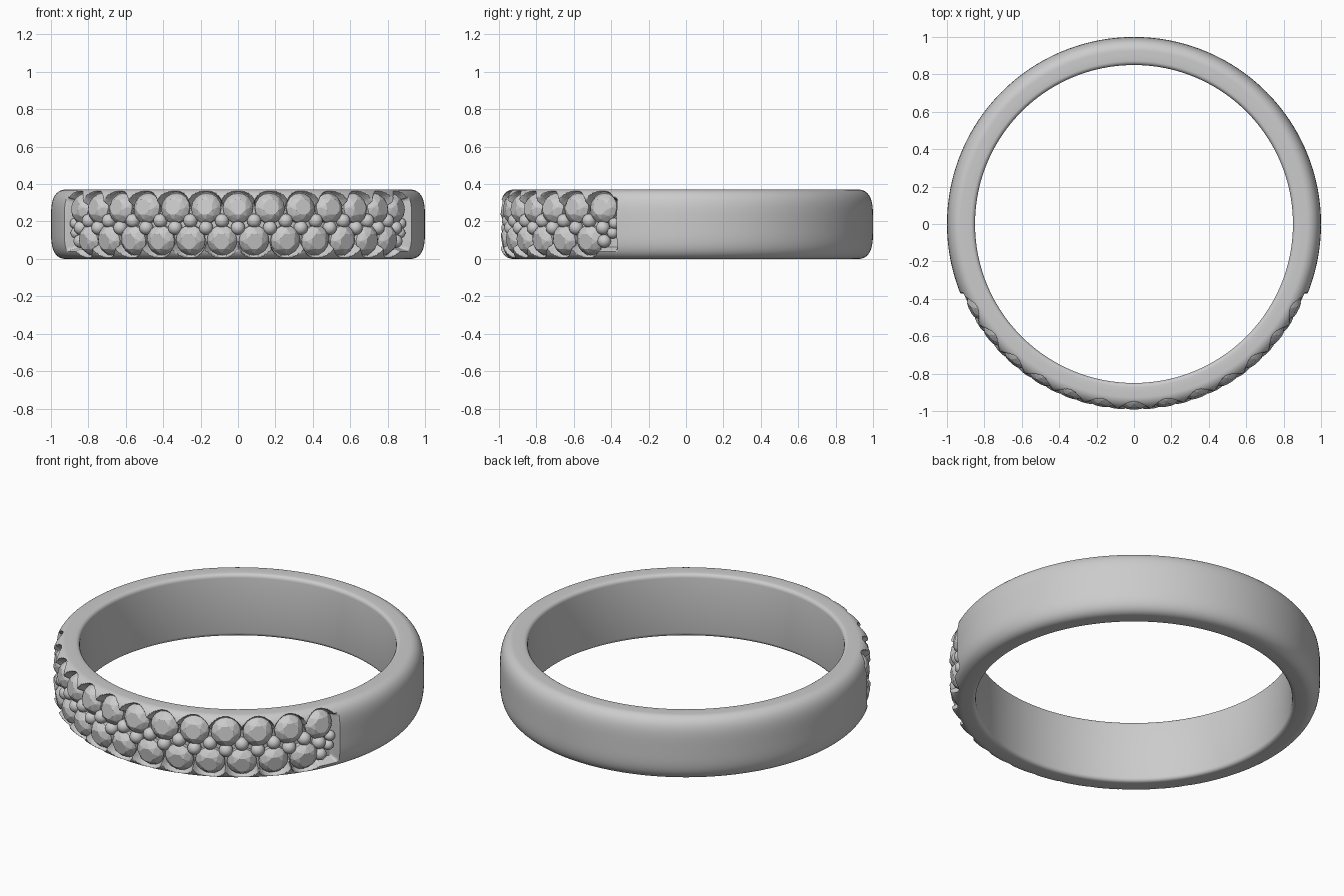
import bpy, bmesh
from math import sin, cos, pi, radians, hypot
from mathutils import Matrix, Vector

if "Cube" in bpy.data.objects:
    bpy.data.objects.remove(bpy.data.objects["Cube"])

H = 0.37                 # band height
MID = H / 2
STEP = radians(5.18)     # half the stone spacing
END = radians(67.8)      # end of the set area
ROW = 0.086              # row offset from the middle
# stones alternate between upper (even) and lower (odd) rows
STONES = [(i * STEP, MID + (ROW if i % 2 == 0 else -ROW)) for i in range(-12, 13)]


def smooth(e0, e1, x):
    t = min(1, max(0, (x - e0) / (e1 - e0)))
    return t * t * (3 - 2 * t)


def recess(a, z):
    """1 inside the sunken stone bed, 0 on the plain band."""
    if abs(a) > END + 0.03:
        return 0
    half = 0.125 if abs(a) > 11.6 * STEP else 0.095
    bed = (1 - smooth(half, half + 0.02, abs(z - MID))) * (1 - smooth(END - 0.012, END + 0.008, abs(a)))
    d = min(hypot((a - sa) * 0.96, z - sz) for sa, sz in STONES)
    return max(bed, 1 - smooth(0.083, 0.096, d))


def finish(name, bm, angle=None):
    bmesh.ops.recalc_face_normals(bm, faces=bm.faces)
    me = bpy.data.meshes.new(name)
    bm.to_mesh(me)
    bm.free()
    ob = bpy.data.objects.new(name, me)
    bpy.context.collection.objects.link(ob)
    if angle:
        bpy.ops.object.select_all(action='DESELECT')
        ob.select_set(True)
        bpy.context.view_layer.objects.active = ob
        bpy.ops.object.shade_smooth_by_angle(angle=radians(angle))
    return ob


def place(a, z, r, tilt=0):
    """Frame on the band: local x along it, y up, z outward."""
    t, n = Vector((cos(a), sin(a), 0)), Vector((sin(a), -cos(a), 0))
    m = Matrix((t, Vector((0, 0, 1)), n)).transposed().to_4x4()
    return Matrix.Translation(n * r + Vector((0, 0, z))) @ m @ Matrix.Rotation(-tilt, 4, 'X')


# band: rounded section swept round, with the bed pressed into the front
N = 48
outer = [sin(-pi / 2 + pi * k / N) for k in range(N + 1)]
F = 0.022
top = [(0.90, H)] + [(0.85 + F - F * sin(u), H - F + F * cos(u)) for u in (0, pi / 8, pi / 4, 3 * pi / 8, pi / 2)]
inner = top + [(r, H - z) for r, z in reversed(top)]
front = radians(72)
angles = [-front + 2 * front * k / 460 for k in range(461)]
angles += [front + (2 * pi - 2 * front) * k / 110 for k in range(1, 110)]
bm = bmesh.new()
rings = []
for a in angles:
    pts = []
    for t in outer:
        z = MID + MID * t
        r = 0.925 + 0.075 * max(0, 1 - t ** 4) ** 0.5
        pts.append((r - max(0, r - 0.932) * recess(a, z), z))
    rings.append([bm.verts.new((r * sin(a), -r * cos(a), z)) for r, z in pts + inner])
for k, ring in enumerate(rings):
    nxt = rings[(k + 1) % len(rings)]
    for j in range(len(ring)):
        i = (j + 1) % len(ring)
        bm.faces.new((ring[j], nxt[j], nxt[i], ring[i]))
finish("band", bm, 50)

# stones: round girdle, faceted crown and flat table
bm = bmesh.new()
for a, z in STONES:
    side = 1 if z > MID else -1
    m = place(a, z, 0.946, side * radians(9))
    layers = []
    for n, r, h, turn in ((16, 0.078, -0.025, 0), (16, 0.081, 0, 0), (8, 0.064, 0.025, 0), (8, 0.043, 0.040, 0.5)):
        layers.append([bm.verts.new(m @ Vector((r * cos(2 * pi * (k + turn) / n),
                                               r * sin(2 * pi * (k + turn) / n), h))) for k in range(n)])
    base, girdle, crown, table = layers
    for k in range(16):
        bm.faces.new((base[k], base[(k + 1) % 16], girdle[(k + 1) % 16], girdle[k]))
    for k in range(8):
        g0, g1, g2 = girdle[2 * k], girdle[2 * k + 1], girdle[(2 * k + 2) % 16]
        c0, c1 = crown[k], crown[(k + 1) % 8]
        bm.faces.new((g0, g1, c0))
        bm.faces.new((g1, g2, c1))
        bm.faces.new((g1, c1, c0))
        bm.faces.new((c0, c1, table[k]))
        bm.faces.new((c1, table[(k + 1) % 8], table[k]))
    bm.faces.new(table)
    bm.faces.new(base[::-1])
finish("stones", bm)

# beads: zigzag between the rows plus a cluster at both ends
beads = [(i * STEP, MID + (-0.019 if i % 2 == 0 else 0.019), 0.038) for i in range(-12, 13)]
for s in (-1, 1):
    beads += [(s * radians(d), z, r) for d, z, r in ((62.6, 0.095, 0.036), (65.6, 0.138, 0.03), (66.2, 0.19, 0.03))]
bm = bmesh.new()
for a, z, r in beads:
    bmesh.ops.create_uvsphere(bm, u_segments=16, v_segments=10, radius=r, matrix=place(a, z, 0.95))
finish("beads", bm, 60)
